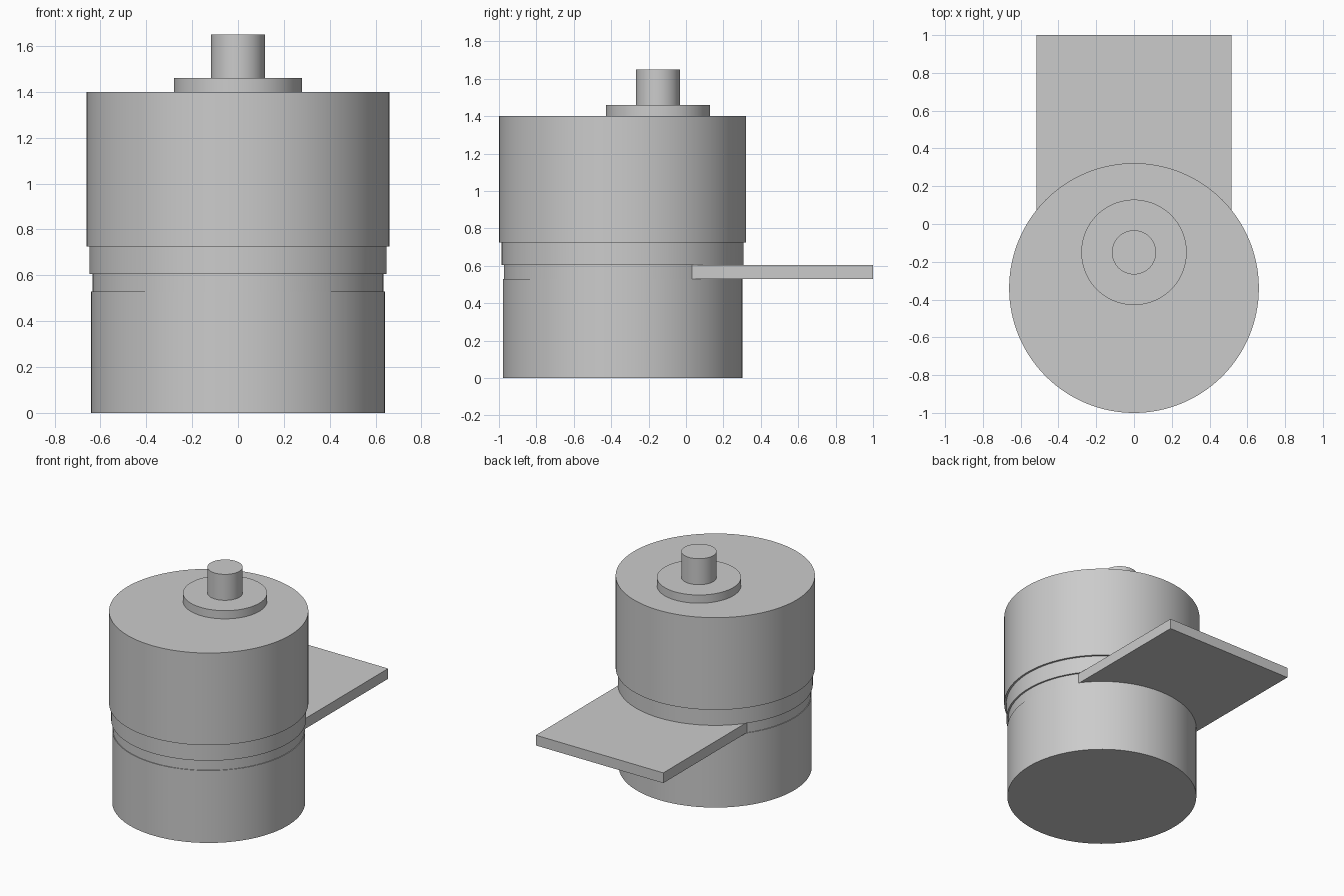
import bpy
import math

cube = bpy.data.objects.get("Cube")
if cube:
    bpy.data.objects.remove(cube, do_unlink=True)

# Single grey finish
grey = bpy.data.materials.new("plain grey")
grey.use_nodes = True
colour = (0.6, 0.6, 0.6, 1)
grey.diffuse_color = colour
grey.node_tree.nodes["Principled BSDF"].inputs["Base Color"].default_value = colour

BODY_Y = -0.339
SHAFT_Y = -0.15


def cylinder(name, radius, bottom, top, y):
    bpy.ops.mesh.primitive_cylinder_add(
        vertices=128, radius=radius, depth=top - bottom,
        location=(0, y, (bottom + top) / 2))
    obj = bpy.context.object
    obj.name = name
    obj.data.materials.append(grey)
    bpy.ops.object.shade_smooth_by_angle(angle=math.radians(30))
    return obj


# Stepped round body, with the shaft set off centre towards the back
cylinder("lower_body", 0.64, 0, 0.53, BODY_Y)
cylinder("neck", 0.635, 0.53, 0.605, BODY_Y)
cylinder("collar", 0.647, 0.605, 0.725, BODY_Y)
cylinder("upper_drum", 0.661, 0.725, 1.4, BODY_Y)
cylinder("shaft_boss", 0.279, 1.4, 1.46, SHAFT_Y)
cylinder("shaft", 0.117, 1.46, 1.65, SHAFT_Y)

# Flat plate running out of the neck to the back
front, back = BODY_Y, 1.0
bpy.ops.mesh.primitive_cube_add(size=1, location=(0, (front + back) / 2, 0.5675))
plate = bpy.context.object
plate.name = "rear_plate"
plate.scale = (1.032, back - front, 0.075)
bpy.ops.object.transform_apply(location=False, rotation=False, scale=True)
plate.data.materials.append(grey)
